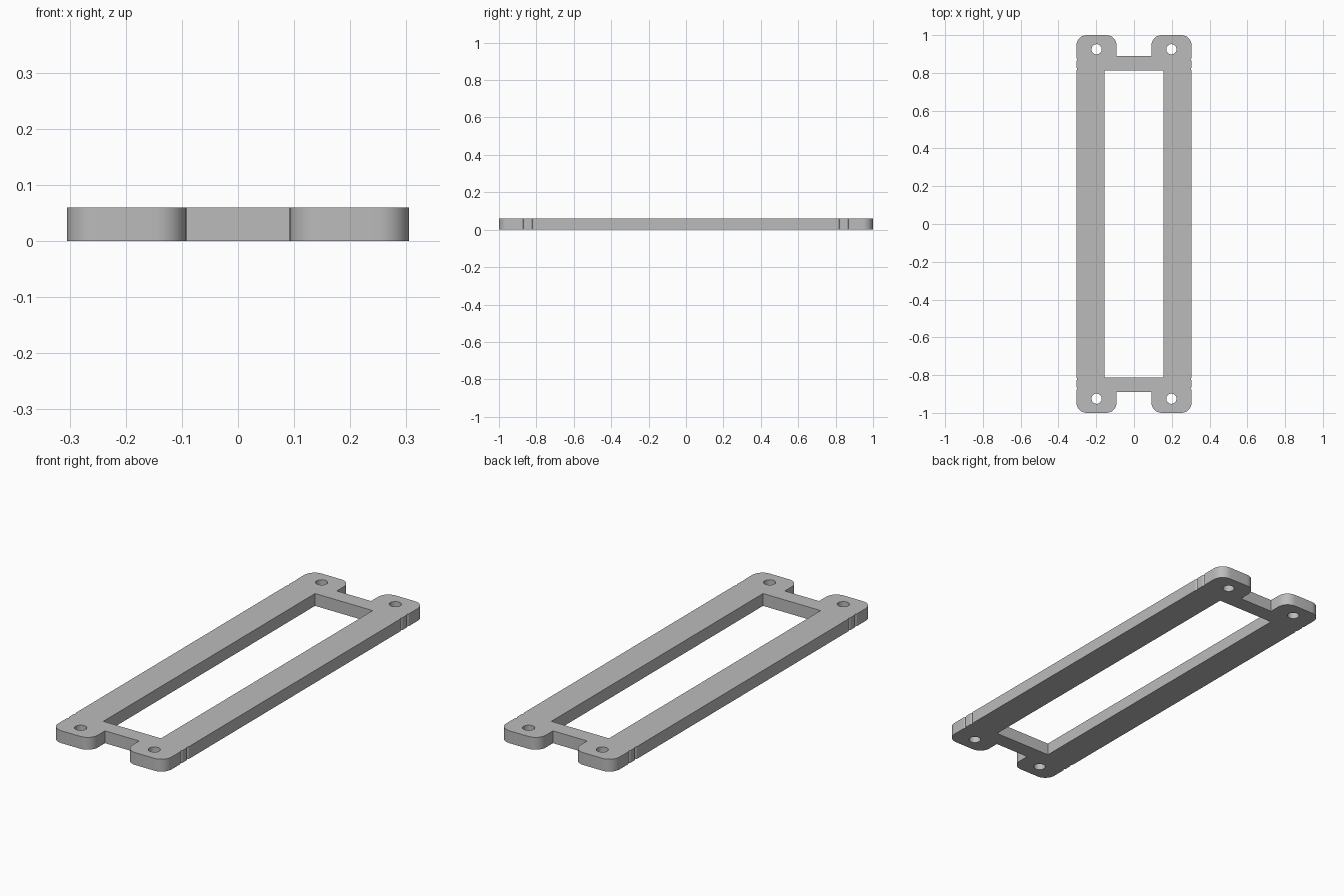
import bpy, bmesh
from math import cos, sin, pi

cube = bpy.data.objects.get("Cube")
if cube:
    bpy.data.objects.remove(cube, do_unlink=True)

THICK = 0.06
HALF_X, HALF_Y = 0.305, 1.0
CORNER = 0.055

grey = bpy.data.materials.new("plain_grey")
grey.use_nodes = True
grey.diffuse_color = (0.5, 0.5, 0.5, 1)
grey.node_tree.nodes["Principled BSDF"].inputs["Base Color"].default_value = (0.5, 0.5, 0.5, 1)


def arc(cx, cy, r, start, end, steps=8):
    return [(cx + r * cos(start + (end - start) * i / steps),
             cy + r * sin(start + (end - start) * i / steps)) for i in range(steps + 1)]


def prism(name, outline, z0, z1):
    """Extrude a closed counter-clockwise outline from z0 to z1."""
    bm = bmesh.new()
    face = bm.faces.new([bm.verts.new((x, y, z0)) for x, y in outline])
    top = bmesh.ops.extrude_face_region(bm, geom=[face])["geom"]
    for v in top:
        if isinstance(v, bmesh.types.BMVert):
            v.co.z = z1
    bmesh.ops.recalc_face_normals(bm, faces=bm.faces)
    mesh = bpy.data.meshes.new(name)
    bm.to_mesh(mesh)
    bm.free()
    obj = bpy.data.objects.new(name, mesh)
    bpy.context.collection.objects.link(obj)
    mesh.materials.append(grey)
    return obj


# One quarter of the outer outline: side, shallow nicks, rounded tab, end notch
quarter = []
for y in (0.82, 0.87):
    quarter += [(HALF_X, y - 0.008), (HALF_X - 0.005, y), (HALF_X, y + 0.008)]
quarter += arc(HALF_X - CORNER, HALF_Y - CORNER, CORNER, 0, pi / 2)
quarter += arc(0.092 + CORNER, HALF_Y - CORNER, CORNER, pi / 2, pi)
quarter += [(0.092, 0.89)]

# Mirror the quarter into the full outline
half = quarter + [(-x, y) for x, y in reversed(quarter)]
outline = half + [(x, -y) for x, y in reversed(half)]
frame = prism("frame_plate", outline, 0, THICK)

# Cutters for the central window and four screw holes
wx, wy = 0.155, 0.813
cutters = [prism("window_cutter", [(-wx, -wy), (wx, -wy), (wx, wy), (-wx, wy)], -0.1, 0.2)]
for sx in (-1, 1):
    for sy in (-1, 1):
        circle = arc(sx * 0.198, sy * 0.925, 0.027, 0, 2 * pi, 32)[:-1]
        cutters.append(prism("screw_hole_cutter", circle, -0.1, 0.2))

bpy.ops.object.select_all(action="DESELECT")
bpy.context.view_layer.objects.active = frame
frame.select_set(True)
for cutter in cutters:
    mod = frame.modifiers.new("cut", "BOOLEAN")
    mod.operation = "DIFFERENCE"
    mod.solver = "EXACT"
    mod.object = cutter
    bpy.ops.object.modifier_apply(modifier=mod.name)
for cutter in cutters:
    bpy.data.objects.remove(cutter, do_unlink=True)

bpy.ops.object.shade_smooth_by_angle(angle=pi / 6)
